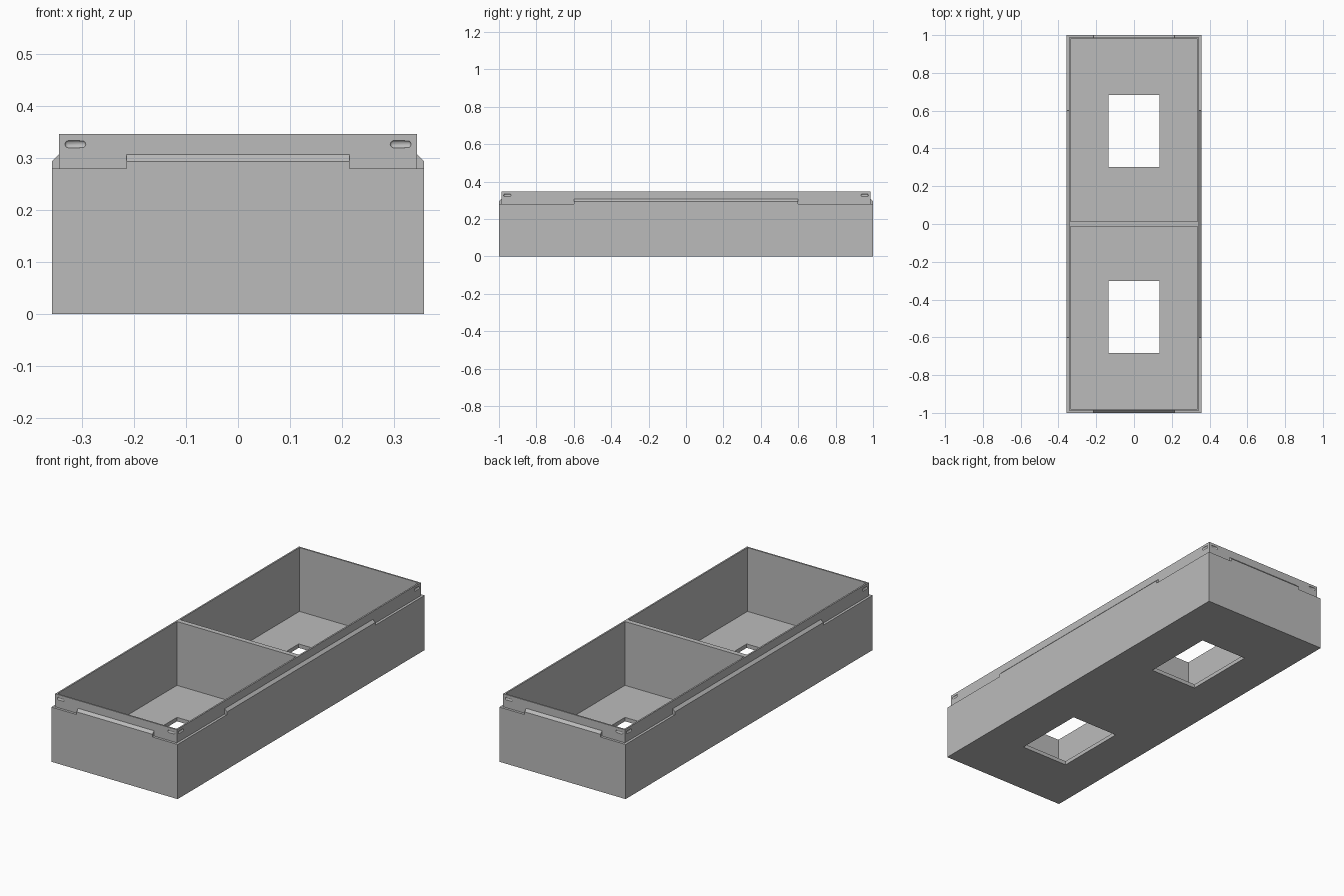
import bpy
import bmesh
from mathutils import Matrix

cube = bpy.data.objects.get("Cube")
if cube:
    bpy.data.objects.remove(cube, do_unlink=True)

HX, HY = 0.358, 1.0          # half width and half length of the base
STEP, WALL = 0.013, 0.021    # lip inset and full wall thickness
BASE, RIDGE, TOP = 0.28, 0.294, 0.347
FLOOR, DIVIDER = 0.02, 0.013

grey = bpy.data.materials.new("plain grey")
grey.use_nodes = True
colour = (0.5, 0.5, 0.5, 1)
grey.diffuse_color = colour
grey.node_tree.nodes["Principled BSDF"].inputs["Base Color"].default_value = colour


def add_object(name, bm):
    bmesh.ops.recalc_face_normals(bm, faces=bm.faces)
    mesh = bpy.data.meshes.new(name)
    bm.to_mesh(mesh)
    bm.free()
    mesh.materials.append(grey)
    obj = bpy.data.objects.new(name, mesh)
    bpy.context.collection.objects.link(obj)
    return obj


def box(name, x, y, z):
    """Box from (low, high) ranges on each axis."""
    bm = bmesh.new()
    bmesh.ops.create_cube(bm, size=1)
    for v in bm.verts:
        v.co = [r[0] if c < 0 else r[1] for c, r in zip(v.co, (x, y, z))]
    return add_object(name, bm)


def ridge(name, half, reach, turn):
    """Chamfered strip on the ledge, facing outward at the given turn."""
    inner = reach - STEP
    profile = [(reach, BASE - 0.05), (reach, RIDGE), (inner, RIDGE + STEP),
               (inner - 0.004, RIDGE + STEP), (inner - 0.004, BASE - 0.05)]
    bm = bmesh.new()
    face = bm.faces.new([bm.verts.new((-half, -y, z)) for y, z in profile])
    ext = bmesh.ops.extrude_face_region(bm, geom=[face])["geom"]
    verts = [g for g in ext if isinstance(g, bmesh.types.BMVert)]
    bmesh.ops.translate(bm, verts=verts, vec=(2 * half, 0, 0))
    bm.transform(Matrix.Rotation(turn, 4, "Z"))
    return add_object(name, bm)


def slot(name, x, y, along_x):
    """Stretched ball that cuts a shallow rounded groove."""
    bm = bmesh.new()
    bmesh.ops.create_uvsphere(bm, u_segments=16, v_segments=10, radius=0.007)
    for v in bm.verts:
        v.co.y *= 0.7
        v.co.x += 0.013 if v.co.x > 0 else -0.013
    if not along_x:
        bm.transform(Matrix.Rotation(1.5707963, 4, "Z"))
    bm.transform(Matrix.Translation((x, y, 0.327)))
    return add_object(name, bm)


def combine(target, other, operation):
    mod = target.modifiers.new("combine", "BOOLEAN")
    mod.operation = operation
    mod.solver = "EXACT"
    mod.object = other
    bpy.context.view_layer.objects.active = target
    bpy.ops.object.modifier_apply(modifier=mod.name)
    bpy.data.objects.remove(other, do_unlink=True)


# Outer body with the stepped lip
tray = box("storage_tray", (-HX, HX), (-HY, HY), (0, BASE))
lx, ly = HX - STEP, HY - STEP
combine(tray, box("lip", (-lx, lx), (-ly, ly), (0.1, TOP)), "UNION")

# Chamfered ridges on all four sides
for i in range(4):
    half, reach = (0.215, HY) if i % 2 == 0 else (0.6, HX)
    combine(tray, ridge("ridge", half, reach, i * 1.5707963), "UNION")

# Two compartments, each with a rectangular hole through the floor
for s in (-1, 1):
    ys = sorted((s * DIVIDER, s * (HY - WALL)))
    combine(tray, box("cavity", (WALL - HX, HX - WALL), ys, (FLOOR, 0.5)), "DIFFERENCE")
    ys = sorted((s * 0.301, s * 0.684))
    combine(tray, box("floor_hole", (-0.135, 0.135), ys, (-0.1, 0.1)), "DIFFERENCE")

# Rounded snap grooves near every corner of the lip
for sx in (-1, 1):
    for sy in (-1, 1):
        combine(tray, slot("end_slot", sx * 0.313, sy * ly, True), "DIFFERENCE")
        combine(tray, slot("side_slot", sx * lx, sy * 0.955, False), "DIFFERENCE")

# Merge flat regions and shade
bm = bmesh.new()
bm.from_mesh(tray.data)
bmesh.ops.remove_doubles(bm, verts=bm.verts, dist=0.00001)
bmesh.ops.dissolve_limit(bm, angle_limit=0.01, verts=bm.verts, edges=bm.edges)
bm.to_mesh(tray.data)
bm.free()
for obj in bpy.context.selected_objects:
    obj.select_set(False)
tray.select_set(True)
bpy.context.view_layer.objects.active = tray
bpy.ops.object.shade_smooth_by_angle()
